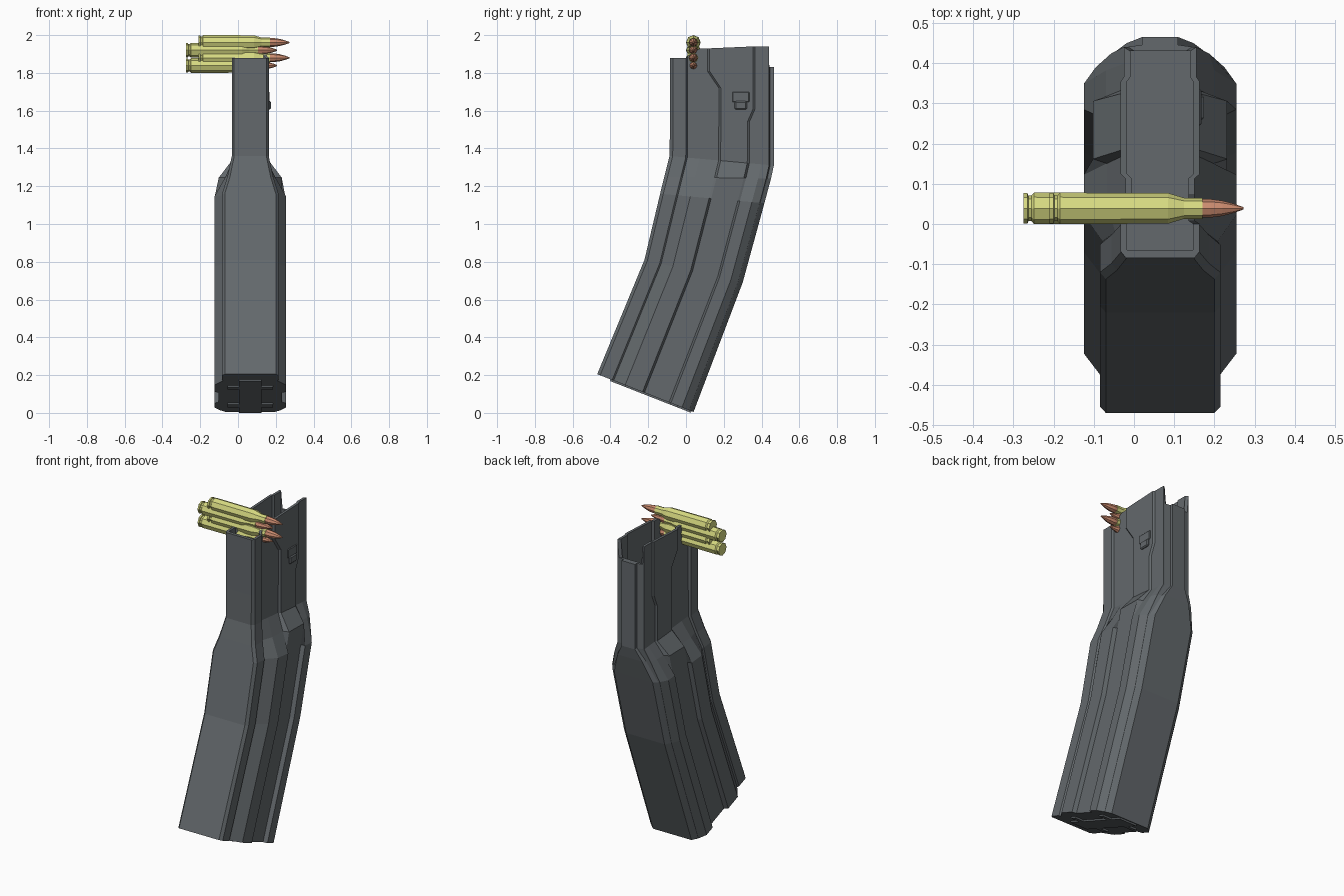
import bpy, bmesh, math

if "Cube" in bpy.data.objects:
    bpy.data.objects.remove(bpy.data.objects["Cube"])

CX = 0.065  # centre plane of the magazine


def material(name, rgb):
    m = bpy.data.materials.new(name)
    m.diffuse_color = (*rgb, 1)
    m.use_nodes = True
    m.node_tree.nodes["Principled BSDF"].inputs["Base Color"].default_value = m.diffuse_color
    return m


GREY = material("gunmetal grey", (0.125, 0.14, 0.15))
BRASS = material("brass yellow", (0.68, 0.70, 0.22))
COPPER = material("copper", (0.60, 0.26, 0.16))


def finish(name, bm, mat):
    bmesh.ops.remove_doubles(bm, verts=bm.verts, dist=1e-4)
    bmesh.ops.recalc_face_normals(bm, faces=bm.faces)
    me = bpy.data.meshes.new(name)
    bm.to_mesh(me)
    bm.free()
    me.materials.append(mat)
    ob = bpy.data.objects.new(name, me)
    bpy.context.collection.objects.link(ob)
    return ob


def loft(bm, rings, cap_start=True, cap_end=True):
    rows = [[bm.verts.new(p) for p in r] for r in rings]
    n = len(rows[0])
    for a, b in zip(rows, rows[1:]):
        for i in range(n):
            j = (i + 1) % n
            bm.faces.new((a[i], a[j], b[j], b[i]))
    if cap_start:
        bm.faces.new(rows[0][::-1])
    if cap_end:
        bm.faces.new(rows[-1])


# Half cross-section, front to back: depth fraction, lower half width, neck half width, rim height
PROFILE = [
    (0.0, .135, .085, 1.88), (.03, .15, .098, 1.88), (.155, .15, .098, 1.88),
    (.17, .143, .086, 1.89), (.29, .19, .086, 1.93), (.47, .19, .086, 1.93),
    (.49, .167, .098, 1.93), (.745, .167, .098, 1.94), (.765, .19, .09, 1.94),
    (.88, .19, .09, 1.94), (.955, .16, .09, 1.94), (.956, .158, .08, 1.83),
    (.965, .153, .045, 1.83), (1.0, .13, .045, 1.83)]
CHANNEL = (6, 7)

# Stations: front (y, z), back (y, z), rib flare, channel flare, channel front shift, channel back shift
STATIONS = [
    ((-.47, .205), (.04, .005), 1, 1, 0, 0),
    ((-.22, .81), (.30, .69), 1, 1, 0, 0),
    ((-.137, 1.16), (.415, 1.11), 1, 1, 0, 0),
    ((-.115, 1.25), (.45, 1.24), .45, 1, 0, 0),
    ((-.087, 1.36), (.465, 1.31), 0, 0, 0, 0),
    ((-.085, 1.54), (.465, 1.54), 0, 0, 0, 0),
    ((-.085, 1.61), (.465, 1.61), 0, 0, 0, .055),
    ((-.085, 1.72), (.465, 1.72), 0, 0, 0, .055),
    ((-.085, 1.81), (.465, 1.81), 0, 0, -.11, .055),
    ((-.085, None), (.465, None), 0, 0, -.11, .055)]


def section(st):
    (fy, fz), (by, bz), rib, chan, sb, sc = st
    half = []
    for i, (t, low, neck, top) in enumerate(PROFILE):
        t += sb if i in (5, 6) else sc if i in (7, 8) else 0
        k = chan if i in CHANNEL else rib
        z = top if fz is None else fz + (bz - fz) * t
        half.append((neck + (low - neck) * k, fy + (by - fy) * t, z))
    return half


def ring(half):
    return ([(CX + w, y, z) for w, y, z in half]
            + [(CX - w, y, z) for w, y, z in reversed(half)])


# Magazine shell with ribs, flare and open top
outer = [section(s) for s in STATIONS]
inner = [(w - .016, min(max(y, -.065), .43), z) for w, y, z in outer[-1]]
floor = [(w, y, 1.38) for w, y, z in inner]
bm = bmesh.new()
loft(bm, [ring(h) for h in outer + [inner, floor]])
finish("magazine_body", bm, GREY)


def box(name, lo, hi, mat, bevel=0.0):
    bm = bmesh.new()
    bmesh.ops.create_cube(bm, size=1)
    for v in bm.verts:
        v.co = [(a + b) / 2 + c * (b - a) for a, b, c in zip(lo, hi, v.co)]
    if bevel:
        bmesh.ops.bevel(bm, geom=bm.edges[:], offset=bevel, segments=1, affect='EDGES')
    return finish(name, bm, mat)


# Catch plate and its lower lug on the right side
box("catch_plate", (.15, .245, 1.645), (.168, .335, 1.70), GREY, .004)
box("catch_lug", (.15, .258, 1.605), (.174, .322, 1.65), GREY, .006)

# Floor plate tabs on the sloping base
tilt = math.atan2(-.20, .51)
for name, t, depth, w in (("base_tab_front", .33, .04, .12), ("base_tab_back", .80, .04, .12),
                          ("base_plate", .56, .46, .06)):
    ob = box(name, (-w, -depth / 2, -.009), (w, depth / 2, .009), GREY)
    ob.location = (CX, -.47 + .51 * t, .205 - .20 * t)
    ob.rotation_euler.x = tilt


def lathe(name, x0, cz, profile, mat):
    """Eight-sided part turned around the x direction."""
    bm = bmesh.new()
    loft(bm, [[(x0 + x, .039 + r * math.sin(a * math.pi / 4), cz + r * math.cos(a * math.pi / 4))
               for a in range(8)] for x, r in profile])
    return finish(name, bm, mat)


CASE = [(0, .038), (.010, .038), (.012, .032), (.020, .032), (.026, .039),
        (.295, .038), (.335, .026), (.38, .026)]
BULLET = [(.375, .023), (.40, .023), (.43, .019), (.46, .011), (.482, .003)]

# Staggered stack of cartridges
for i, (x0, cz) in enumerate(((-.21, 1.961), (-.275, 1.92), (-.21, 1.88), (-.275, 1.839))):
    lathe(f"cartridge_case_{i + 1}", x0, cz, CASE, BRASS)
    lathe(f"bullet_tip_{i + 1}", x0, cz, BULLET, COPPER)
